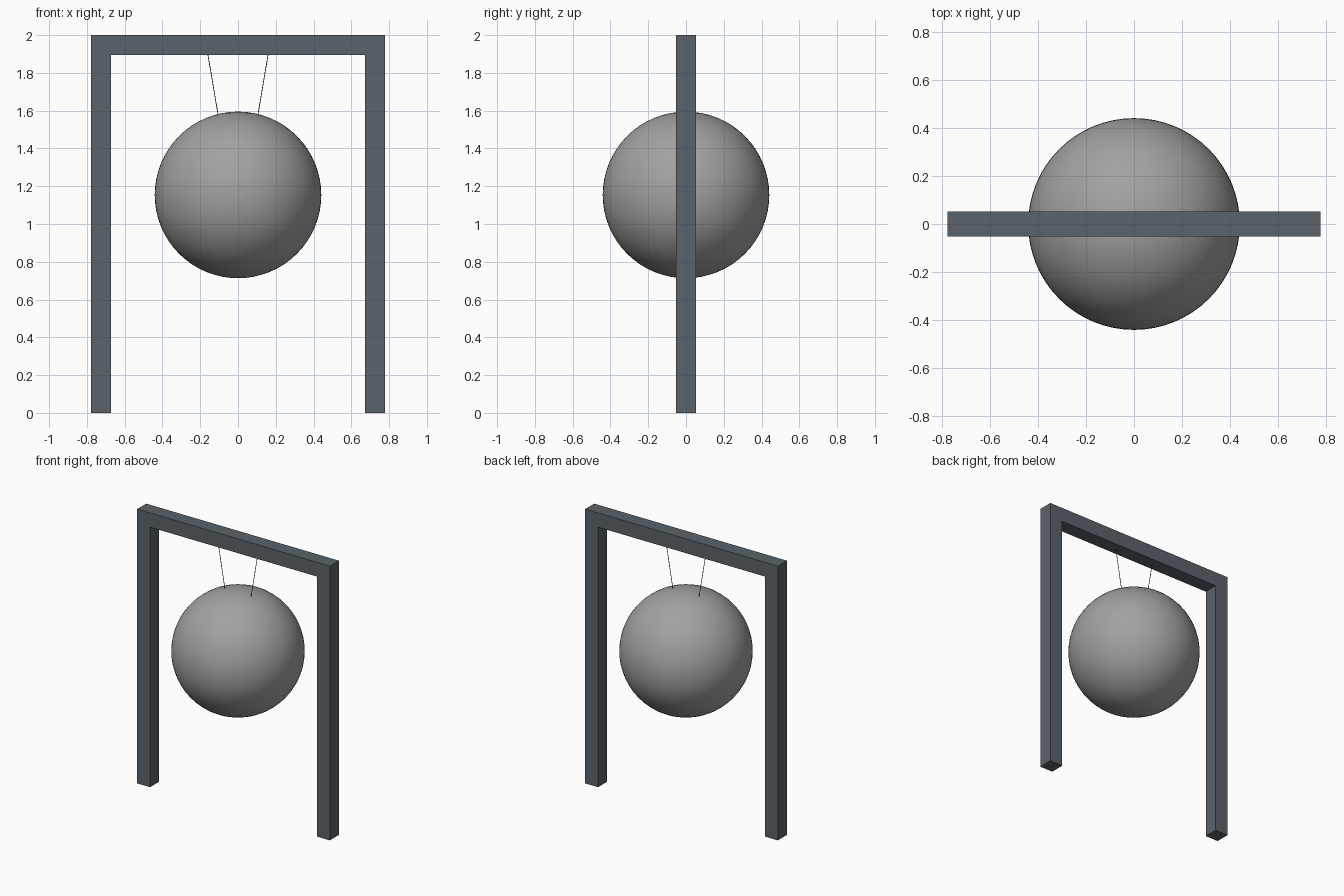
import bpy
import bmesh
from mathutils import Vector

cube = bpy.data.objects.get("Cube")
if cube:
    bpy.data.objects.remove(cube, do_unlink=True)


def make_material(name, rgb):
    mat = bpy.data.materials.new(name)
    mat.use_nodes = True
    color = (*rgb, 1.0)
    mat.diffuse_color = color
    mat.node_tree.nodes["Principled BSDF"].inputs["Base Color"].default_value = color
    return mat


slate = make_material("slate metal", (0.10, 0.125, 0.143))
grey = make_material("ball grey", (0.36, 0.36, 0.36))
dark = make_material("dark wire", (0.05, 0.05, 0.05))

HALF_WIDTH, HEIGHT, BAR = 0.777, 2.0, 0.104
RADIUS, CENTRE_Z = 0.441, 1.154

# Square-section portal frame, extruded from one outline
inner, under = HALF_WIDTH - BAR, HEIGHT - BAR
half = [(HALF_WIDTH, HEIGHT), (HALF_WIDTH, 0), (inner, 0), (inner, under)]
outline = half + [(-x, z) for x, z in reversed(half)]
bm = bmesh.new()
face = bm.faces.new([bm.verts.new((x, -BAR / 2, z)) for x, z in outline])
extruded = bmesh.ops.extrude_face_region(bm, geom=[face], use_keep_orig=True)
moved = [v for v in extruded["geom"] if isinstance(v, bmesh.types.BMVert)]
bmesh.ops.translate(bm, verts=moved, vec=(0, BAR, 0))
bmesh.ops.recalc_face_normals(bm, faces=bm.faces)
mesh = bpy.data.meshes.new("frame")
bm.to_mesh(mesh)
bm.free()
frame = bpy.data.objects.new("frame", mesh)
bpy.context.collection.objects.link(frame)
mesh.materials.append(slate)

# Hanging ball
bpy.ops.mesh.primitive_uv_sphere_add(segments=64, ring_count=32, radius=RADIUS,
                                     location=(0, 0, CENTRE_Z))
ball = bpy.context.object
ball.name = "ball"
ball.data.materials.append(grey)
bpy.ops.object.shade_smooth()

# Two thin wires from the beam to the ball
for side, name in ((1, "left_wire"), (-1, "right_wire")):
    top = Vector((side * 0.16, 0, under + 0.005))
    bottom = Vector((side * 0.105, 0, 1.575))
    span = top - bottom
    bpy.ops.mesh.primitive_cylinder_add(vertices=8, radius=0.002, depth=span.length,
                                        location=(top + bottom) / 2)
    wire = bpy.context.object
    wire.name = name
    wire.rotation_euler = span.to_track_quat("Z", "Y").to_euler()
    wire.data.materials.append(dark)
    bpy.ops.object.shade_smooth_by_angle()
